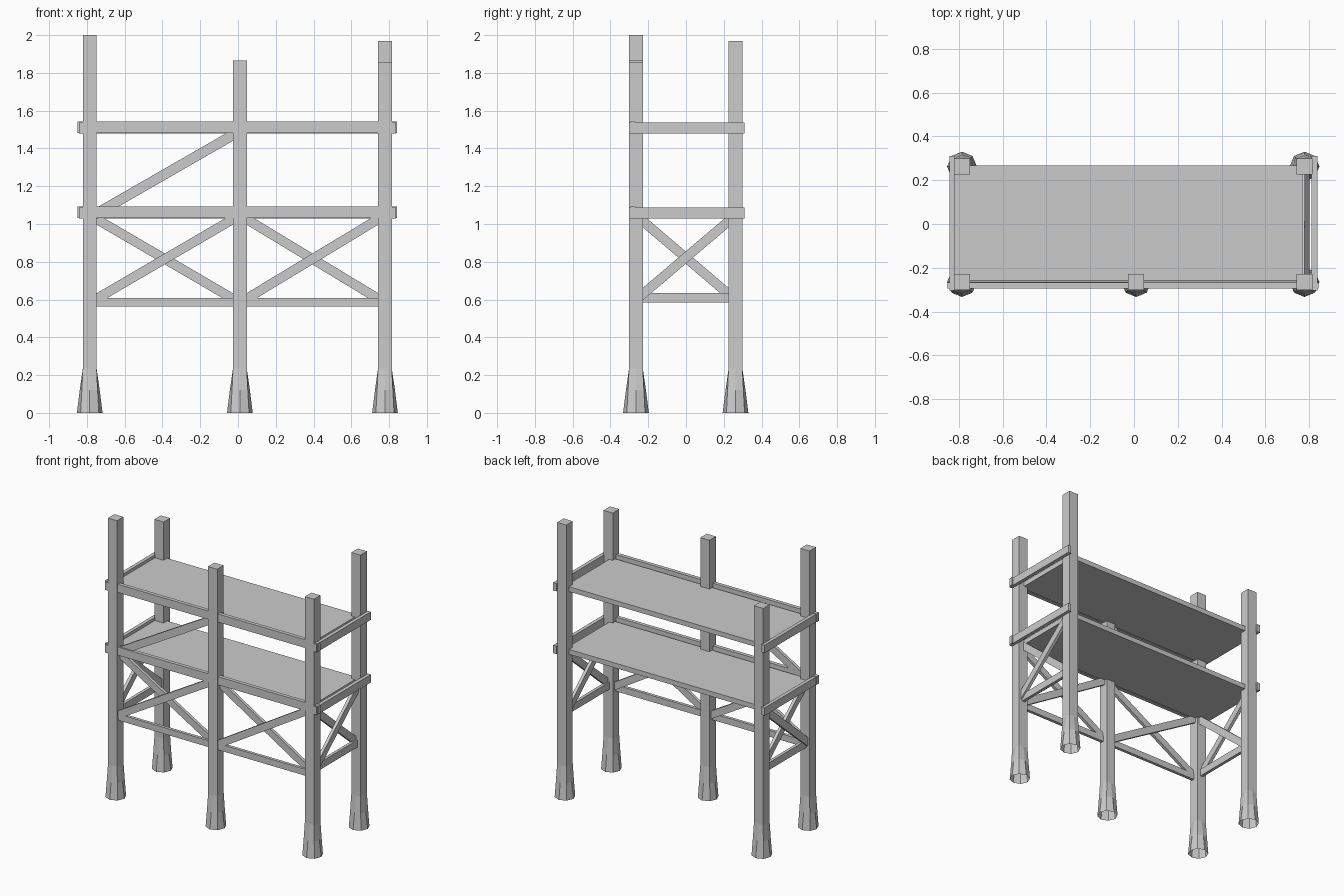
import bpy, bmesh
from math import cos, sin, pi, atan2, hypot
from mathutils import Matrix, Vector

cube = bpy.data.objects.get("Cube")
if cube:
    bpy.data.objects.remove(cube, do_unlink=True)

GREY = (0.6, 0.6, 0.6, 1)
mat = bpy.data.materials.new("plain grey")
mat.use_nodes = True
mat.diffuse_color = GREY
mat.node_tree.nodes["Principled BSDF"].inputs["Base Color"].default_value = GREY


def finish(name, bm):
    bmesh.ops.recalc_face_normals(bm, faces=bm.faces)
    mesh = bpy.data.meshes.new(name)
    bm.to_mesh(mesh)
    bm.free()
    mesh.materials.append(mat)
    obj = bpy.data.objects.new(name, mesh)
    bpy.context.collection.objects.link(obj)


def box(name, lo, hi):
    lo, hi = Vector(lo), Vector(hi)
    bm = bmesh.new()
    bmesh.ops.create_cube(bm, size=1, matrix=Matrix.Translation((lo + hi) / 2)
                          @ Matrix.Diagonal((*(hi - lo), 1)))
    finish(name, bm)


def brace(name, axis, depth, a, b, width=0.05, thick=0.022):
    """Flat bar between two (along, z) points, on the front or a side."""
    du, dz = b[0] - a[0], b[1] - a[1]
    bm = bmesh.new()
    bmesh.ops.create_cube(bm, size=1, matrix=Matrix.Rotation(-atan2(dz, du), 4, 'Y')
                          @ Matrix.Diagonal((hypot(du, dz), thick, width, 1)))
    if axis == 'Y':
        bm.transform(Matrix.Rotation(pi / 2, 4, 'Z'))
    u, z = (a[0] + b[0]) / 2, (a[1] + b[1]) / 2
    bm.transform(Matrix.Translation((u, depth, z) if axis == 'X' else (depth, u, z)))
    finish(name, bm)


def post(name, x, y, top):
    """Square post whose foot flares into an open octagon."""
    h = 0.0365
    rings = []
    bm = bmesh.new()
    # height, radius at the face middles, radius at the corners
    for z, mid, corner in ((0, 0.068, 0.068), (0.12, 0.053, 0.059),
                           (0.235, h, h * 2 ** 0.5), (top, h, h * 2 ** 0.5)):
        ring = []
        for i in range(8):
            r = corner if i % 2 else mid
            ring.append(bm.verts.new((x + r * cos(i * pi / 4), y + r * sin(i * pi / 4), z)))
        rings.append(ring)
    for low, up in zip(rings, rings[1:]):
        for i in range(8):
            j = (i + 1) % 8
            bm.faces.new((low[i], low[j], up[j], up[i]))
    bm.faces.new(rings[-1])
    finish(name, bm)


LEFT, MID, RIGHT = -0.785, 0.01, 0.778
FRONT, BACK = -0.265, 0.262

# Posts, each cut to its own height
for name, x, y, top in (("front_right_post", LEFT, FRONT, 2.0),
                        ("front_middle_post", MID, FRONT, 1.865),
                        ("front_left_post", RIGHT, FRONT, 1.855),
                        ("back_right_post", LEFT, BACK, 1.79),
                        ("back_left_post", RIGHT, BACK, 1.97)):
    post(name, x, y, top)

# Decks with the beams that carry them
for level, z in (("lower", 1.03), ("upper", 1.48)):
    box(level + "_deck", (-0.82, -0.258, z), (0.77, 0.266, z + 0.035))
    box(level + "_front_beam", (-0.85, -0.295, z + 0.003), (0.843, -0.268, z + 0.062))
    for side, x in (("right", -0.83), ("left", 0.824)):
        box(f"{level}_{side}_beam", (x - 0.013, -0.303, z), (x + 0.013, 0.311, z + 0.057))

# Low rails
box("front_low_rail", (LEFT, -0.287, 0.562), (RIGHT, -0.265, 0.608))
for side, x in (("right", LEFT), ("left", RIGHT)):
    box(side + "_low_rail", (x - 0.011, FRONT, 0.584), (x + 0.011, BACK, 0.636))

# Crossed braces on the front bays
for bay, a, b in (("right", LEFT, MID), ("left", MID, RIGHT)):
    brace(bay + "_bay_brace_rising", 'X', -0.281, (a, 0.583), (b, 1.047))
    brace(bay + "_bay_brace_falling", 'X', -0.259, (a, 1.047), (b, 0.583))

# Crossed braces on the sides
for side, x, s in (("right", LEFT, -1), ("left", RIGHT, 1)):
    brace(side + "_side_brace_rising", 'Y', x + s * 0.011, (FRONT, 0.598), (BACK, 1.046))
    brace(side + "_side_brace_falling", 'Y', x - s * 0.011, (FRONT, 1.046), (BACK, 0.598))

# Single brace between the decks
brace("upper_brace", 'X', -0.275, (LEFT, 1.035), (MID, 1.492), 0.053)
